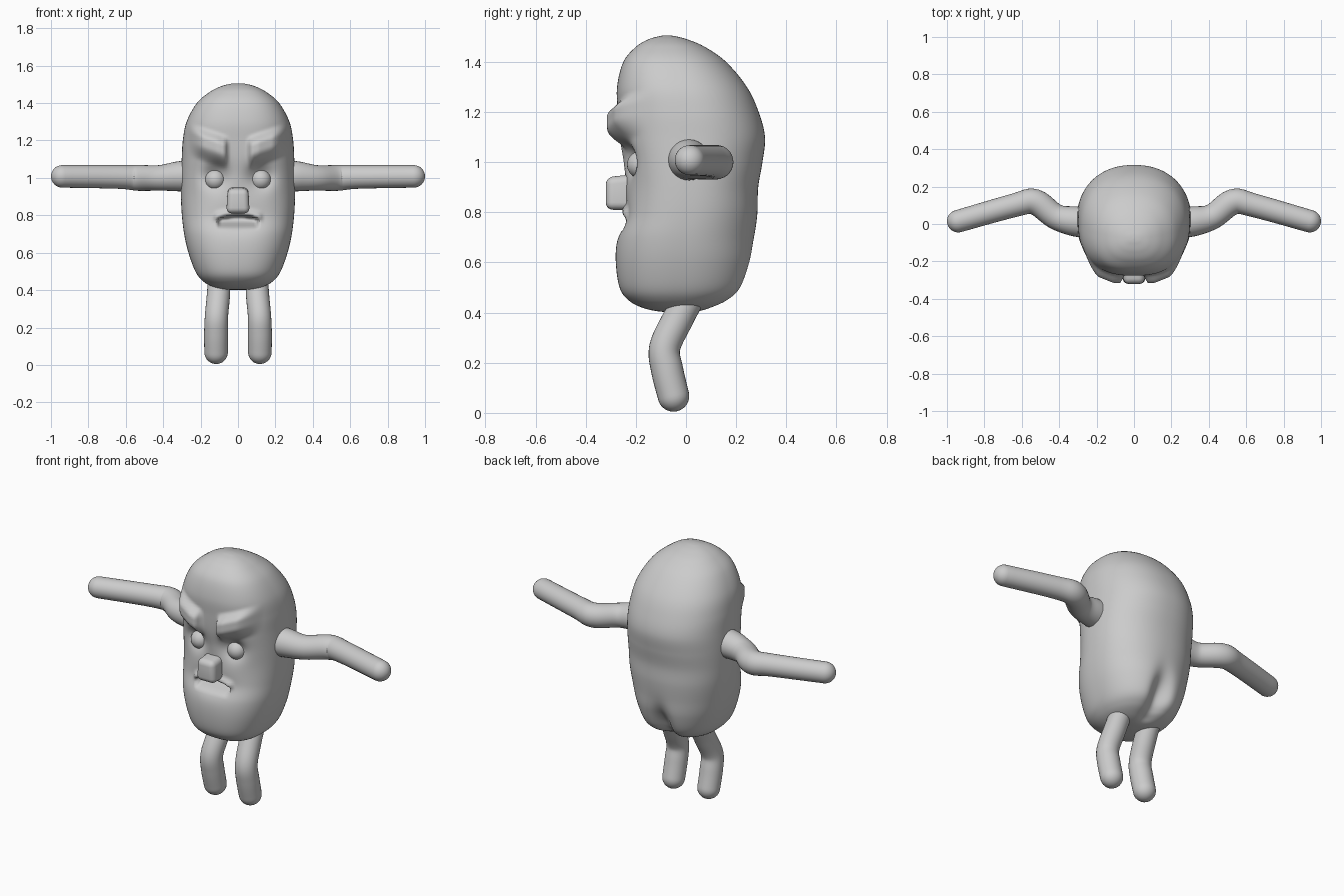
import bpy, bmesh, math
from mathutils import Vector

cube = bpy.data.objects.get("Cube")
if cube:
    bpy.data.objects.remove(cube, do_unlink=True)

grey = bpy.data.materials.new("plain grey")
grey.use_nodes = True
grey.diffuse_color = (0.6, 0.6, 0.6, 1)
grey.node_tree.nodes["Principled BSDF"].inputs["Base Color"].default_value = (0.6, 0.6, 0.6, 1)


def smooth(a, b, t):
    t = min(max((t - a) / (b - a), 0), 1)
    return t * t * (3 - 2 * t)


def bump(t, centre, width):
    return math.exp(-((t - centre) / width) ** 2)


def spline(points, steps):
    """Sample a smooth curve through tuples of any length."""
    pts = [Vector(p) for p in points]
    pts = [pts[0]] + pts + [pts[-1]]
    out = []
    for a, b, c, d in zip(pts, pts[1:], pts[2:], pts[3:]):
        for i in range(steps):
            t = i / steps
            out.append(0.5 * (2 * b + (c - a) * t + (2 * a - 5 * b + 4 * c - d) * t ** 2
                              + (3 * b - a - 3 * c + d) * t ** 3))
    return out + [pts[-1]]


def add_object(name, bm):
    bmesh.ops.recalc_face_normals(bm, faces=bm.faces)
    mesh = bpy.data.meshes.new(name)
    bm.to_mesh(mesh)
    bm.free()
    mesh.materials.append(grey)
    mesh.shade_smooth()
    obj = bpy.data.objects.new(name, mesh)
    bpy.context.collection.objects.link(obj)
    return obj


def loft(name, rings):
    """Skin closed rings of points and close both ends."""
    bm = bmesh.new()
    loops = [[bm.verts.new(p) for p in ring] for ring in rings]
    n = len(loops[0])
    for lo, hi in zip(loops, loops[1:]):
        for i in range(n):
            j = (i + 1) % n
            bm.faces.new((lo[i], lo[j], hi[j], hi[i]))
    bm.faces.new(loops[0])
    bm.faces.new(loops[-1])
    return add_object(name, bm)


def limb(name, path, side):
    """Tube along (x, y, z, radius) points with a round tip."""
    samples = [(Vector((p[0] * side, p[1], p[2])), p[3]) for p in spline(path, 6)]
    tip, radius = samples[-1]
    along = (tip - samples[-2][0]).normalized()
    for k in range(1, 9):
        a = k / 8 * math.radians(88)
        samples.append((tip + along * radius * math.sin(a), radius * math.cos(a)))
    rings = []
    for k, (p, r) in enumerate(samples):
        t = (samples[min(k + 1, len(samples) - 1)][0] - samples[max(k - 1, 0)][0]).normalized()
        u = t.cross(Vector((0, 1, 0)) if abs(t.z) > 0.5 else Vector((0, 0, 1))).normalized()
        v = t.cross(u)
        rings.append([p + r * (u * math.cos(a) + v * math.sin(a))
                      for a in (math.tau * i / 28 for i in range(28))])
    loft(name, rings)


def sculpt(x, y, z):
    """Shape the face and the back of the body."""
    u = abs(x)
    if y > 0:
        # cleft low on the back
        return y - 0.07 * bump(u, 0, 0.055) * bump(z, 0.5, 0.12) * smooth(0, 0.15, y)
    front = smooth(-0.03, -0.13, y)
    # eye sockets
    y += 0.055 * front * bump(u, 0.12, 0.065) * bump(z, 1.01, 0.065)
    # slanted brows with a steep inner edge
    slant = z - 0.35 * (u - 0.12)
    w = smooth(0.045, 0.075, u) * smooth(0.27, 0.18, u)
    w *= smooth(1.06, 1.15, slant) * smooth(1.25, 1.19, slant)
    target = -0.315 + 0.4 * max(u - 0.11, 0)
    y += front * w * min(target - y, 0)
    # hollow around the mouth
    y += 0.025 * front * bump(u, 0, 0.13) * bump(z, 0.775, 0.06)
    # upper lip, arched
    arch = z + 1.6 * u * u
    y -= 0.022 * front * smooth(0.14, 0.11, u) * bump(arch, 0.815, 0.018)
    # mouth opening, deepest under the upper lip
    y += 0.09 * front * smooth(0.115, 0.095, u) * smooth(0.725, 0.775, z) * smooth(0.802, 0.79, arch)
    return y


# Body profile: height, half width, front, back
profile = [
    (0.400, 0.005, -0.025, -0.015), (0.405, 0.08, -0.11, 0.06), (0.42, 0.14, -0.175, 0.12),
    (0.45, 0.19, -0.23, 0.185), (0.5, 0.228, -0.265, 0.235), (0.6, 0.265, -0.28, 0.265),
    (0.7, 0.288, -0.275, 0.275), (0.8, 0.3, -0.25, 0.285), (0.9, 0.305, -0.24, 0.288),
    (1.0, 0.305, -0.25, 0.305), (1.1, 0.301, -0.265, 0.315), (1.2, 0.295, -0.272, 0.29),
    (1.3, 0.275, -0.275, 0.243), (1.4, 0.22, -0.25, 0.16), (1.46, 0.15, -0.2, 0.075),
    (1.49, 0.09, -0.15, 0.005), (1.503, 0.04, -0.105, -0.045), (1.506, 0.004, -0.08, -0.072),
]
rings = []
for z, half, front, back in spline(profile, 9):
    ring = []
    for i in range(180):
        c, s = math.cos(math.tau * i / 180), math.sin(math.tau * i / 180)
        power = 2 / (2.5 if s < 0 else 2.2)
        middle = (front + back) / 2
        x = half * math.copysign(abs(c) ** power, c)
        y = middle + (back - front) / 2 * math.copysign(abs(s) ** power, s)
        ring.append((x, sculpt(x, y, z), z))
    rings.append(ring)
loft("body", rings)

# Nose: rounded block, narrower at the top
bm = bmesh.new()
bmesh.ops.create_cube(bm, size=1)
for v in bm.verts:
    top = v.co.z > 0
    v.co = (v.co.x * (0.11 if top else 0.125), -0.25 + v.co.y * 0.14,
            (0.955 if v.co.y > 0 else 0.94) if top else 0.81)
nose = add_object("nose", bm)
bevel = nose.modifiers.new("rounding", "BEVEL")
bevel.width = 0.03
bevel.segments = 5

arm = [(0.24, 0.01, 1.01, 0.085), (0.32, 0.015, 1.008, 0.08), (0.42, 0.04, 1.0, 0.068),
       (0.53, 0.118, 1.0, 0.069), (0.64, 0.1, 1.005, 0.063), (0.94, 0.015, 1.008, 0.06)]
leg = [(0.1, 0.02, 0.47, 0.06), (0.105, -0.035, 0.37, 0.062), (0.115, -0.085, 0.26, 0.062),
       (0.117, -0.075, 0.17, 0.064), (0.117, -0.05, 0.068, 0.063)]
for label, side in (("left", 1), ("right", -1)):
    limb(label + "_arm", arm, side)
    limb(label + "_leg", leg, side)
    # Eyeball
    bm = bmesh.new()
    bmesh.ops.create_uvsphere(bm, u_segments=32, v_segments=20, radius=0.055)
    bmesh.ops.translate(bm, verts=bm.verts, vec=(0.122 * side, -0.18, 0.99))
    add_object(label + "_eye", bm)
